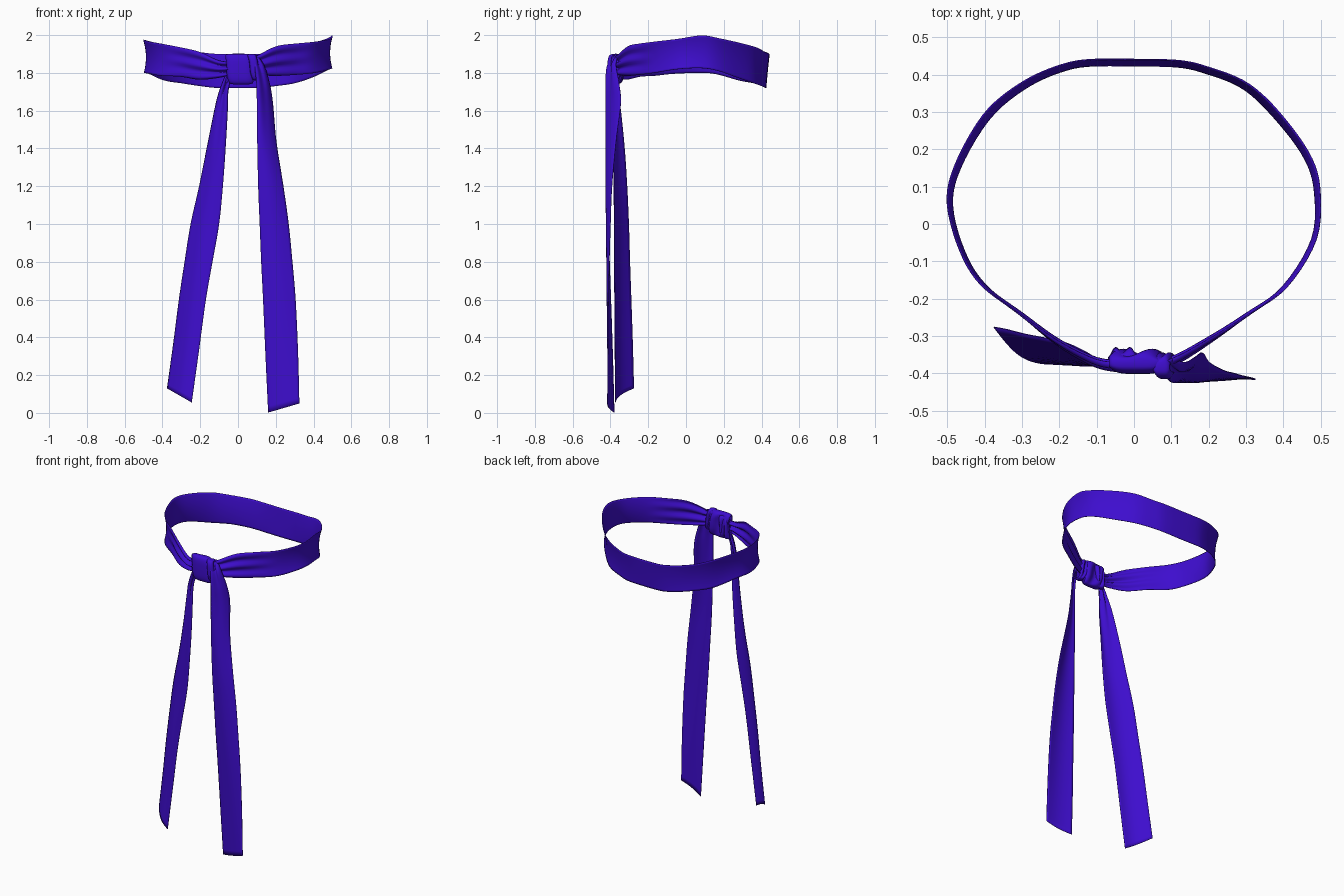
import bpy, math
from mathutils import Vector

mat = bpy.data.materials.new("indigo_cloth")
mat.diffuse_color = (0.048, 0.004, 0.62, 1)


def spline(rows, t):
    # Catmull-Rom through rows of numbers, t in 0..1
    s = t * (len(rows) - 1)
    i = min(int(s), len(rows) - 2)
    f = s - i
    a, b, c, d = (rows[max(0, min(len(rows) - 1, i + k))] for k in (-1, 0, 1, 2))
    return [0.5 * (2 * q + (r - p) * f + (2 * p - 5 * q + 4 * r - u) * f * f
                   + (3 * q - p - 3 * r + u) * f ** 3) for p, q, r, u in zip(a, b, c, d)]


def cloth(name, point, nu, nv, closed=False):
    # Sheet of cloth from point(u, v), given a slight thickness
    verts = [point(i / nu, j / nv) for i in range(nu + (not closed)) for j in range(nv + 1)]
    w, n = nv + 1, len(verts)
    faces = [(i * w + j, (i * w + w + j) % n, (i * w + w + j + 1) % n, i * w + j + 1)
             for i in range(nu) for j in range(nv)]
    me = bpy.data.meshes.new(name)
    me.from_pydata(verts, [], faces)
    me.polygons.foreach_set("use_smooth", [True] * len(faces))
    me.materials.append(mat)
    ob = bpy.data.objects.new(name, me)
    bpy.context.collection.objects.link(ob)
    sol = ob.modifiers.new("thickness", "SOLIDIFY")
    sol.thickness = 0.003
    sol.offset = 0
    return ob


# Waist band: x, y, lower z, upper z around the loop
band = [(-.03, -.37, 1.79, 1.86), (-.1, -.362, 1.775, 1.865), (-.2, -.312, 1.765, 1.91),
        (-.3, -.238, 1.78, 1.935), (-.4, -.16, 1.785, 1.955), (-.455, -.07, 1.795, 1.965),
        (-.486, .05, 1.8, 1.975), (-.465, .15, 1.795, 1.97), (-.39, .28, 1.76, 1.95),
        (-.3, .36, 1.745, 1.925), (-.2, .41, 1.73, 1.91), (-.1, .43, 1.72, 1.9),
        (.1, .428, 1.72, 1.9), (.2, .405, 1.73, 1.91), (.3, .36, 1.745, 1.935),
        (.39, .27, 1.775, 1.96), (.46, .17, 1.81, 1.983), (.484, .08, 1.825, 1.998),
        (.476, -.04, 1.82, 1.98), (.4, -.165, 1.8, 1.965), (.3, -.24, 1.79, 1.955),
        (.2, -.305, 1.785, 1.94), (.1, -.36, 1.79, 1.89), (.03, -.37, 1.8, 1.86)]


def band_point(u, v):
    x, y, lo, hi = spline(band, u)
    near = max(0, 1 - min(u, 1 - u) / 0.17)            # gathers next to the knot
    out = Vector((x, y, 0)).normalized()
    k = 2 * v - 1
    off = 0.013 * k * k * (1 - near) * abs(x) * 2      # edges flare at the sides
    off += 0.009 * k * max(0, min(1, y / 0.3))         # back leans outward
    off += near * (0.016 * math.sin(5 * math.pi * v) + 0.012 * math.sin(math.pi * v))
    return Vector((x, y, lo + (hi - lo) * v)) + out * off


cloth("waist_band", band_point, 115, 16)


# Hanging tails: left edge xyz, right edge xyz, forward bow
left_rows = [(-.055, -.372, 1.82, -.03, -.365, 1.8, 0),
             (-.1, -.36, 1.7, -.052, -.38, 1.7, .008), (-.125, -.345, 1.6, -.055, -.385, 1.6, .015),
             (-.165, -.325, 1.4, -.066, -.382, 1.4, .022), (-.205, -.312, 1.2, -.08, -.382, 1.2, .022),
             (-.25, -.303, 1.0, -.1, -.38, 1.0, .022), (-.282, -.297, .8, -.135, -.38, .8, .022),
             (-.312, -.29, .6, -.17, -.378, .6, .022), (-.343, -.282, .36, -.208, -.376, .32, .023),
             (-.375, -.276, .13, -.245, -.374, .055, .024)]
right_rows = [(.07, -.38, 1.89, .1, -.36, 1.895, 0), (.088, -.41, 1.83, .138, -.37, 1.84, .012),
              (.098, -.42, 1.74, .166, -.355, 1.75, .018), (.1, -.422, 1.64, .184, -.345, 1.64, .022),
              (.102, -.422, 1.44, .202, -.37, 1.44, .02), (.107, -.418, 1.2, .24, -.392, 1.2, .018),
              (.115, -.412, 1.0, .268, -.4, 1.0, .016), (.123, -.405, .8, .288, -.406, .8, .015),
              (.133, -.398, .6, .305, -.41, .6, .014), (.146, -.388, .3, .318, -.413, .32, .012),
              (.16, -.38, .002, .325, -.416, .05, .01)]


def tail(name, rows):
    def point(u, v):
        r = spline(rows, u)
        p = Vector(r[:3]).lerp(Vector(r[3:6]), v)
        crease = 0.012 * max(0, 1 - u / 0.45) * min(1, u * 12)
        p.y -= r[6] * math.sin(math.pi * v) + crease * math.sin(3 * math.pi * v)
        return p
    cloth(name, point, 60, 12)


tail("left_tail", left_rows)
tail("right_tail", right_rows)


# Knot: flattened wraps around the gathered cloth
def wrap(name, centre, half, lean, ripple):
    def point(u, v):
        a = 2 * math.pi * u
        k = 2 * v - 1
        f = 0.45 + 0.55 * (1 - abs(k) ** 5)            # edges tuck inward
        c, s = math.cos(a), math.sin(a)
        sq = lambda q: math.copysign(abs(q) ** 0.6, q)
        back = max(0, c)
        y = half[1] * f * sq(c) + ripple * back * math.sin(3 * math.pi * v + 2 * s)
        z = half[2] * (0.85 + 0.15 * f) * sq(s)
        x = half[0] * k * (1 - 0.12 * s * s * (s < 0)) + lean * s
        return Vector(centre) + Vector((x, y, z))
    cloth(name, point, 40, 14, closed=True)


wrap("knot_wrap", (.01, -.372, 1.82), (.07, .028, .08), -.007, .01)
wrap("knot_side_fold", (.085, -.382, 1.83), (.022, .032, .068), -.012, .006)
wrap("knot_back_fold", (-.03, -.36, 1.815), (.03, .022, .07), .012, .008)
